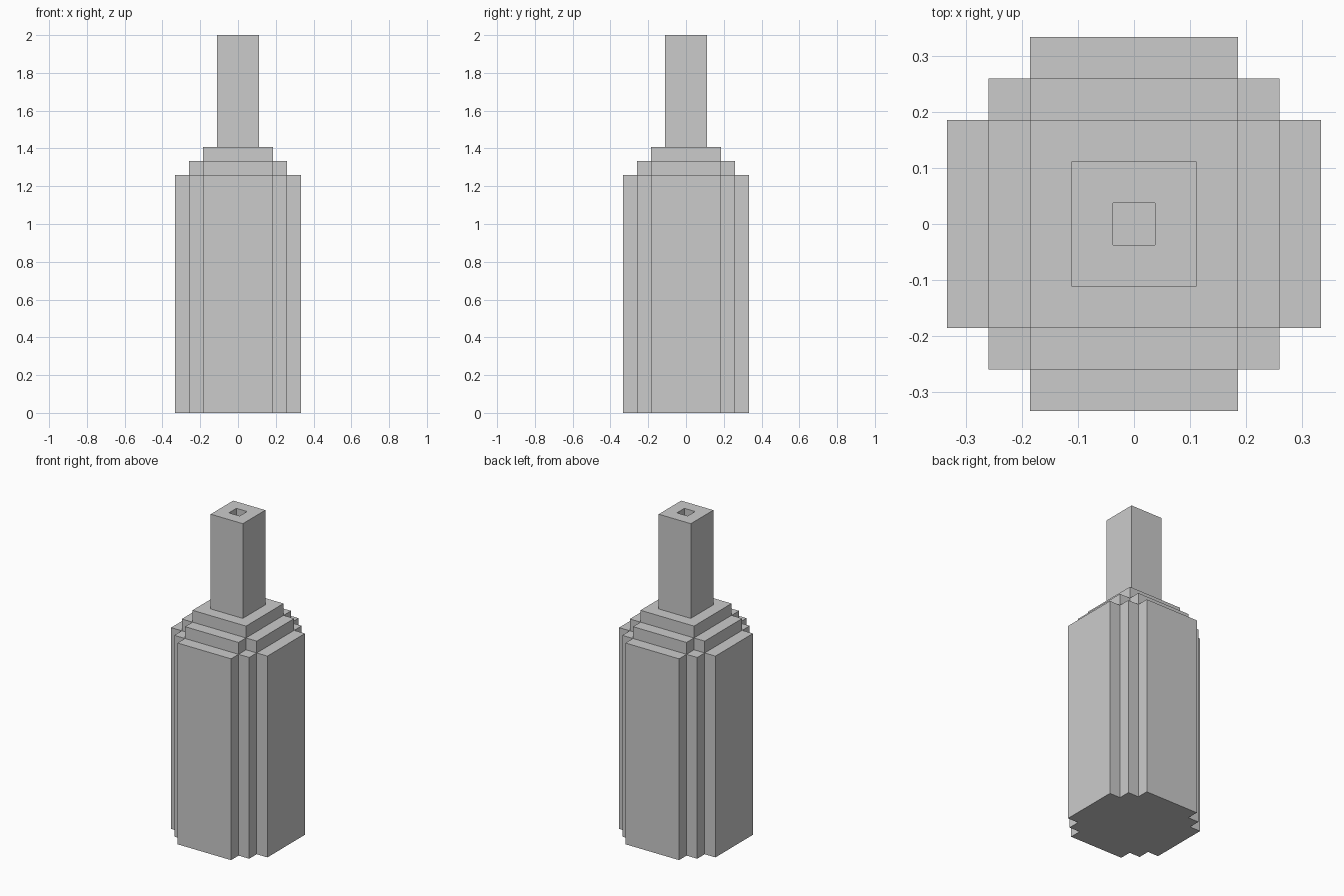
import bpy
import bmesh

if "Cube" in bpy.data.objects:
    bpy.data.objects.remove(bpy.data.objects["Cube"])

U = 2 / 27  # one block of the stepped grid


def prism(name, corner, z0, z1, hollow=False):
    """Extrude an outline made by turning one corner's points four times."""
    pts, quarter = [], list(corner)
    for _ in range(4):
        pts += quarter
        quarter = [(-y, x) for x, y in quarter]
    bm = bmesh.new()
    base = bm.faces.new([bm.verts.new((x * U, y * U, z0 * U)) for x, y in pts])
    ext = bmesh.ops.extrude_face_region(bm, geom=[base], use_keep_orig=True)
    top = [g for g in ext["geom"] if isinstance(g, bmesh.types.BMFace)][0]
    bmesh.ops.translate(bm, verts=top.verts[:], vec=(0, 0, (z1 - z0) * U))
    bmesh.ops.recalc_face_normals(bm, faces=bm.faces[:])
    if hollow:
        # One-block-thick rim, then sink the centre down to the shoulder
        bmesh.ops.inset_region(bm, faces=[top], thickness=U, use_even_offset=True)
        well = bmesh.ops.extrude_discrete_faces(bm, faces=[top])["faces"][0]
        bmesh.ops.translate(bm, verts=well.verts[:], vec=(0, 0, (z0 - z1 + 0.02) * U))
    mesh = bpy.data.meshes.new(name)
    bm.to_mesh(mesh)
    bm.free()
    obj = bpy.data.objects.new(name, mesh)
    bpy.context.collection.objects.link(obj)
    return obj


# Main body with stepped corners
prism("bottle_body", [(4.5, 2.5), (3.5, 2.5), (3.5, 3.5), (2.5, 3.5), (2.5, 4.5)], 0, 17)
# Cross-shaped lower shoulder
prism("lower_shoulder", [(3.5, 2.5), (2.5, 2.5), (2.5, 3.5)], 17, 18)
# Square upper shoulder
prism("upper_shoulder", [(2.5, 2.5)], 18, 19)
# Neck with square opening
prism("neck", [(1.5, 1.5)], 19, 27, hollow=True)
